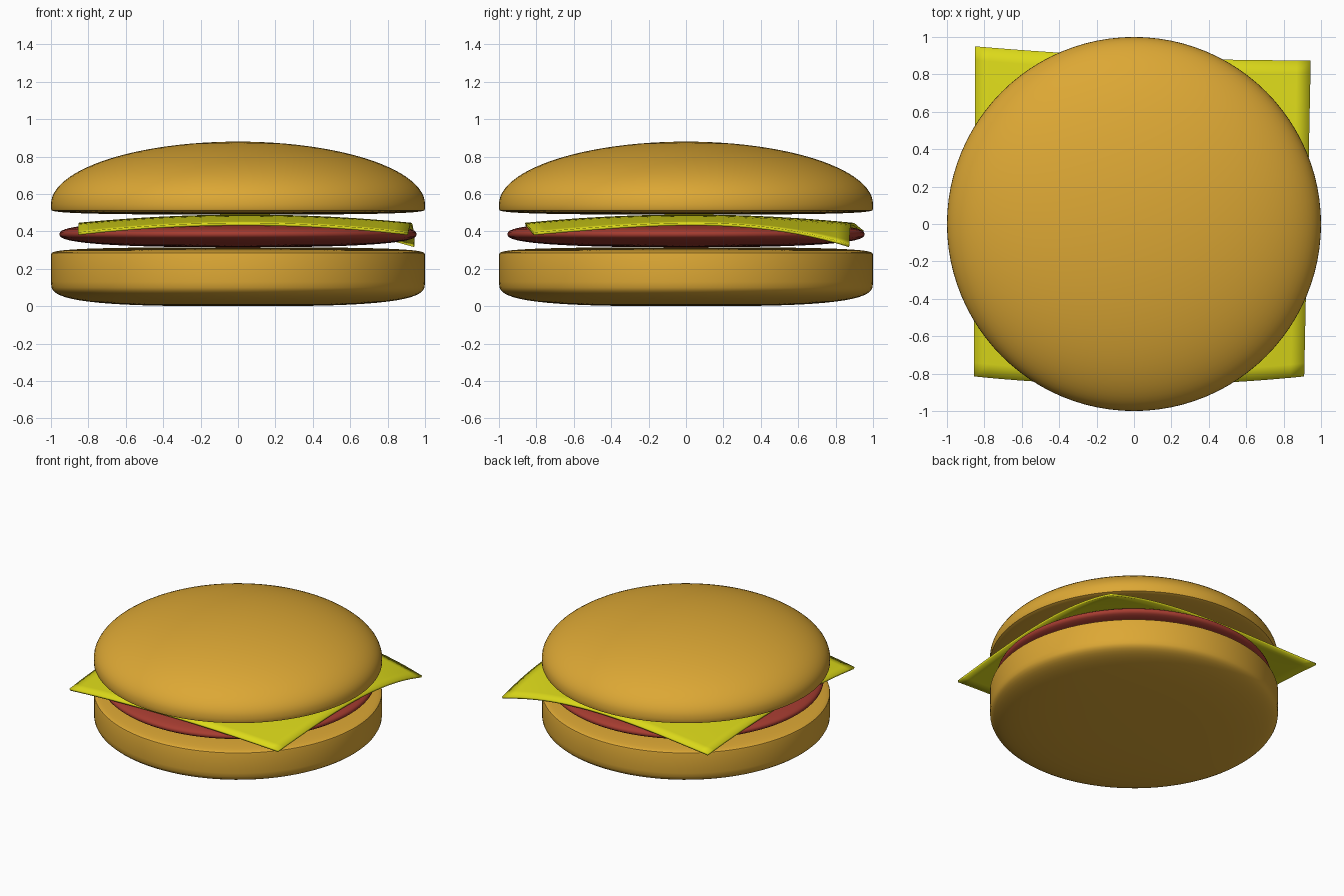
import bpy, bmesh, math

if "Cube" in bpy.data.objects:
    bpy.data.objects.remove(bpy.data.objects["Cube"])


def material(name, color):
    m = bpy.data.materials.new(name)
    m.diffuse_color = (*color, 1)
    m.use_nodes = True
    m.node_tree.nodes["Principled BSDF"].inputs["Base Color"].default_value = m.diffuse_color
    return m


bread = material("bread", (0.72, 0.39, 0.035))
meat = material("meat", (0.38, 0.045, 0.03))
cheese_mat = material("cheese", (0.72, 0.70, 0.01))


def add_object(name, bm, mat):
    bmesh.ops.recalc_face_normals(bm, faces=bm.faces)
    me = bpy.data.meshes.new(name)
    bm.to_mesh(me)
    bm.free()
    me.materials.append(mat)
    ob = bpy.data.objects.new(name, me)
    bpy.context.collection.objects.link(ob)
    bpy.ops.object.select_all(action='DESELECT')
    bpy.context.view_layer.objects.active = ob
    ob.select_set(True)
    bpy.ops.object.shade_smooth_by_angle(angle=math.radians(40))
    return ob


def lathe(name, profile, mat, segments=96):
    bm = bmesh.new()
    verts = [bm.verts.new((r, 0, z)) for r, z in profile]
    edges = [bm.edges.new(p) for p in zip(verts, verts[1:])]
    bmesh.ops.spin(bm, geom=verts + edges, cent=(0, 0, 0), axis=(0, 0, 1),
                   angle=math.tau, steps=segments, use_duplicate=False)
    bmesh.ops.remove_doubles(bm, verts=bm.verts, dist=1e-4)
    return add_object(name, bm, mat)


def arc(radius, z, height, power=2.0, n=16):
    """Rounded quarter profile from the rim (radius, z) to the axis."""
    pts = []
    for i in range(n + 1):
        t = math.pi / 2 * i / n
        r = max(math.cos(t), 0) ** (2 / power)
        h = math.sin(t) ** (2 / power)
        pts.append((radius * r if i < n else 0, z + height * h))
    return pts


# Bottom bun: rounded underside, straight wall, soft top edge
under = arc(1.0, 0.13, -0.13, 3.2)[::-1]
lathe("bottom_bun", under + arc(1.0, 0.275, 0.04, 3.2), bread)

# Patty: flattened disc with rounded rim
lathe("patty", arc(0.955, 0.385, -0.07, 2.6)[::-1] + arc(0.955, 0.385, 0.07, 2.6)[1:], meat)

# Top bun: nearly flat base under an elliptical dome
lathe("top_bun", arc(1.0, 0.52, -0.03, 3.2)[::-1] + arc(1.0, 0.545, 0.335, 2.0, 24), bread)

# Cheese slice: uneven square sheet drooping towards its corners
corners = {(-1, -1): (-0.855, -0.815, 0.395), (1, -1): (0.91, -0.815, 0.395),
           (-1, 1): (-0.85, 0.95, 0.405), (1, 1): (0.945, 0.875, 0.33)}
bm = bmesh.new()
bmesh.ops.create_grid(bm, x_segments=24, y_segments=24, size=1)
for v in bm.verts:
    u, w = v.co.x, v.co.y
    x = y = 0
    z = 0.49 - 0.044 * (u * u + w * w)
    for (a, b), (cx, cy, cz) in corners.items():
        k = (1 + a * u) * (1 + b * w) / 4
        x += k * cx
        y += k * cy
        z += (cz - 0.402) * k * (u * w) ** 2
    y += (1 - u * u) * (0.0125 * w - 0.0325)
    v.co = (x, y, z)
cheese = add_object("cheese_slice", bm, cheese_mat)
mod = cheese.modifiers.new("thickness", 'SOLIDIFY')
mod.thickness = 0.015
mod.offset = -1
